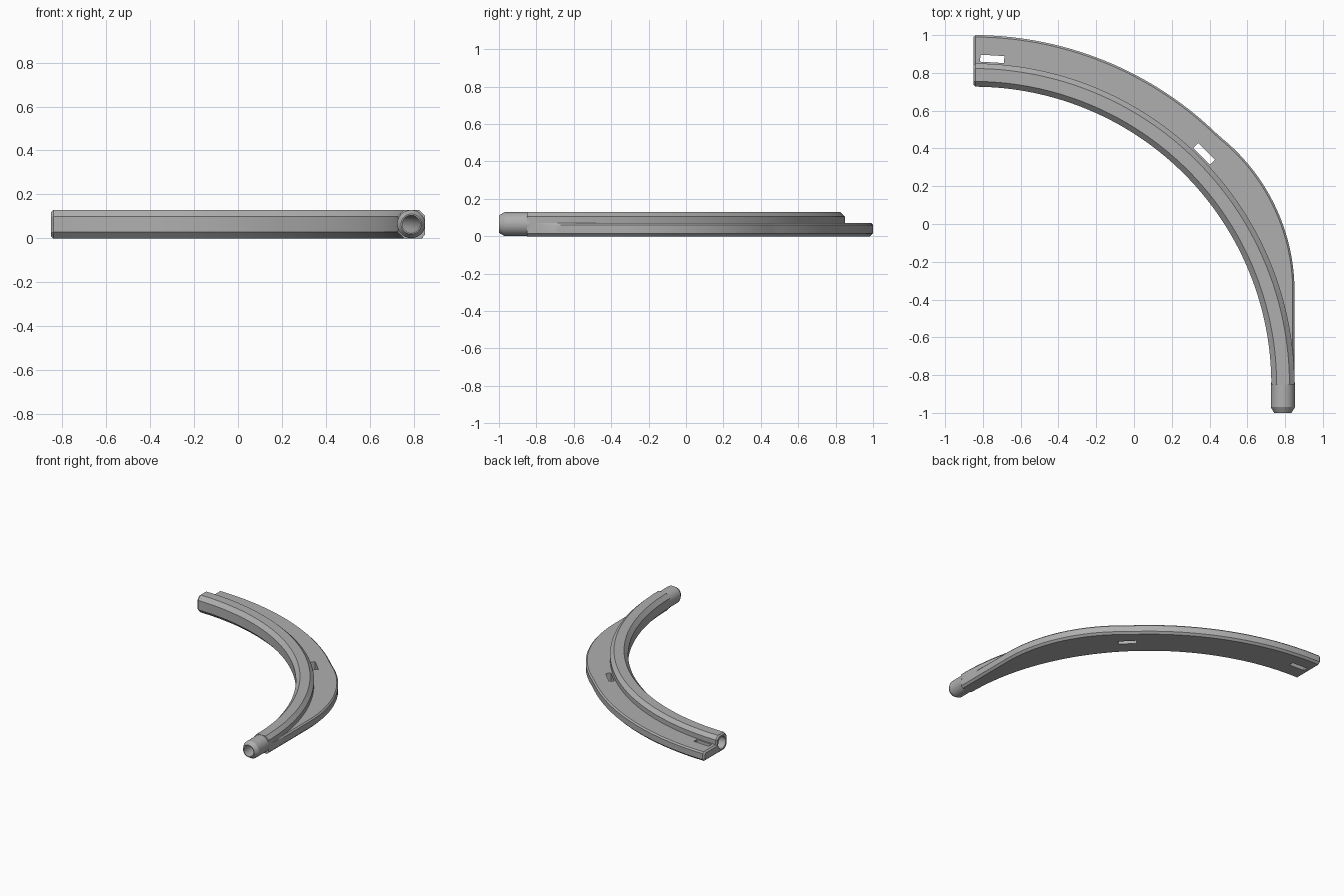
import bpy, bmesh, math
from mathutils import Matrix

cube = bpy.data.objects.get("Cube")
if cube:
    bpy.data.objects.remove(cube, do_unlink=True)

CENTRE = -0.85           # arc centre, same in x and y
TUBE_R, TUBE_Z = 1.638, 0.065
INNER, OUTER = 1.577, 1.70
END = math.pi / 2

grey = bpy.data.materials.new("plain_grey")
grey.use_nodes = True
grey.diffuse_color = (0.43, 0.43, 0.43, 1)
grey.node_tree.nodes["Principled BSDF"].inputs["Base Color"].default_value = (0.43, 0.43, 0.43, 1)


def finish(name, bm):
    bmesh.ops.recalc_face_normals(bm, faces=bm.faces)
    mesh = bpy.data.meshes.new(name)
    bm.to_mesh(mesh)
    bm.free()
    mesh.materials.append(grey)
    obj = bpy.data.objects.new(name, mesh)
    bpy.context.collection.objects.link(obj)
    return obj


def loft(name, rings, closed=False):
    """Skin rings of points; cap the ends, or join last ring to first."""
    bm = bmesh.new()
    loops = [[bm.verts.new(p) for p in ring] for ring in rings]
    n = len(loops[0])
    pairs = list(zip(loops, loops[1:])) + ([(loops[-1], loops[0])] if closed else [])
    for a, b in pairs:
        for i in range(n):
            j = (i + 1) % n
            bm.faces.new((a[i], a[j], b[j], b[i]))
    if not closed:
        bm.faces.new(loops[0])
        bm.faces.new(loops[-1])
    return finish(name, bm)


def on_arc(angle, r, z):
    return (CENTRE + r * math.cos(angle), CENTRE + r * math.sin(angle), z)


def flange_edge(angle):
    """Outer radius: straight side, then a tighter arc, then a concentric arc."""
    cx, cy = 0.652, 0.493
    if angle >= math.pi / 4:
        return 1.85
    if angle < math.atan(cy / OUTER):
        return OUTER / math.cos(angle)
    along = cx * math.cos(angle) + cy * math.sin(angle)
    return along + math.sqrt(along ** 2 - cx ** 2 - cy ** 2 + (OUTER - cx) ** 2)


def section(angle, inset=0.0):
    """Chamfered rail with a low flange on its outer side."""
    ro, i = flange_edge(angle) - inset, inset
    rail = OUTER - i
    pts = [(INNER + i, 0.03), (1.605, i), (ro - 0.015, i), (ro, 0.015 + i),
           (ro, 0.06 - i), (max(ro - 0.01, rail + 0.0005), 0.07 - i), (rail, 0.07 - i),
           (rail, 0.105), (1.673, 0.13 - i), (1.605, 0.13 - i), (INNER + i, 0.1)]
    return [on_arc(angle, r, z) for r, z in pts]


def cut(target, cutter):
    mod = target.modifiers.new("cut", 'BOOLEAN')
    mod.operation, mod.solver, mod.object = 'DIFFERENCE', 'EXACT', cutter
    bpy.context.view_layer.objects.active = target
    bpy.ops.object.modifier_apply(modifier=mod.name)
    bpy.data.objects.remove(cutter, do_unlink=True)


# Curved rail and flange, with a small chamfer at the back end
STEPS = 72
bevel = 0.01
last = END - bevel / TUBE_R
rings = [section(last * k / STEPS) for k in range(STEPS + 1)]
rings.append(section(END, bevel))
rail = loft("curved_rail", rings)

# Round bore through the rail
bore_rings = []
for k in range(STEPS + 1):
    a = -0.01 + (END + 0.02) * k / STEPS
    bore_rings.append([on_arc(a, TUBE_R + 0.045 * math.cos(t), TUBE_Z + 0.045 * math.sin(t))
                       for t in (math.tau * s / 24 for s in range(24))])
cut(rail, loft("bore_cutter", bore_rings))

# Two slots through the flange
for degrees in (45, 86.7):
    a = math.radians(degrees)
    bm = bmesh.new()
    bmesh.ops.create_cube(bm, size=1, matrix=Matrix.Translation(on_arc(a, 1.727, 0.05))
                          @ Matrix.Rotation(a, 4, 'Z') @ Matrix.Diagonal((0.037, 0.127, 0.3, 1)))
    cut(rail, finish("slot_cutter", bm))

# Hollow connecting peg at the front end, turned about the y axis
profile = [(0.064, -0.84), (0.064, -0.97), (0.046, -1.0), (0.04, -1.0), (0.04, -0.84)]
peg = loft("connecting_peg", [
    [(CENTRE + TUBE_R + r * math.cos(t), y, TUBE_Z + r * math.sin(t)) for r, y in profile]
    for t in (math.tau * s / 40 for s in range(40))], closed=True)

# Smooth along the curve, crisp at the chamfers
for obj in (rail, peg):
    bpy.ops.object.select_all(action='DESELECT')
    obj.select_set(True)
    bpy.context.view_layer.objects.active = obj
    bpy.ops.object.shade_smooth_by_angle(angle=math.radians(25))
